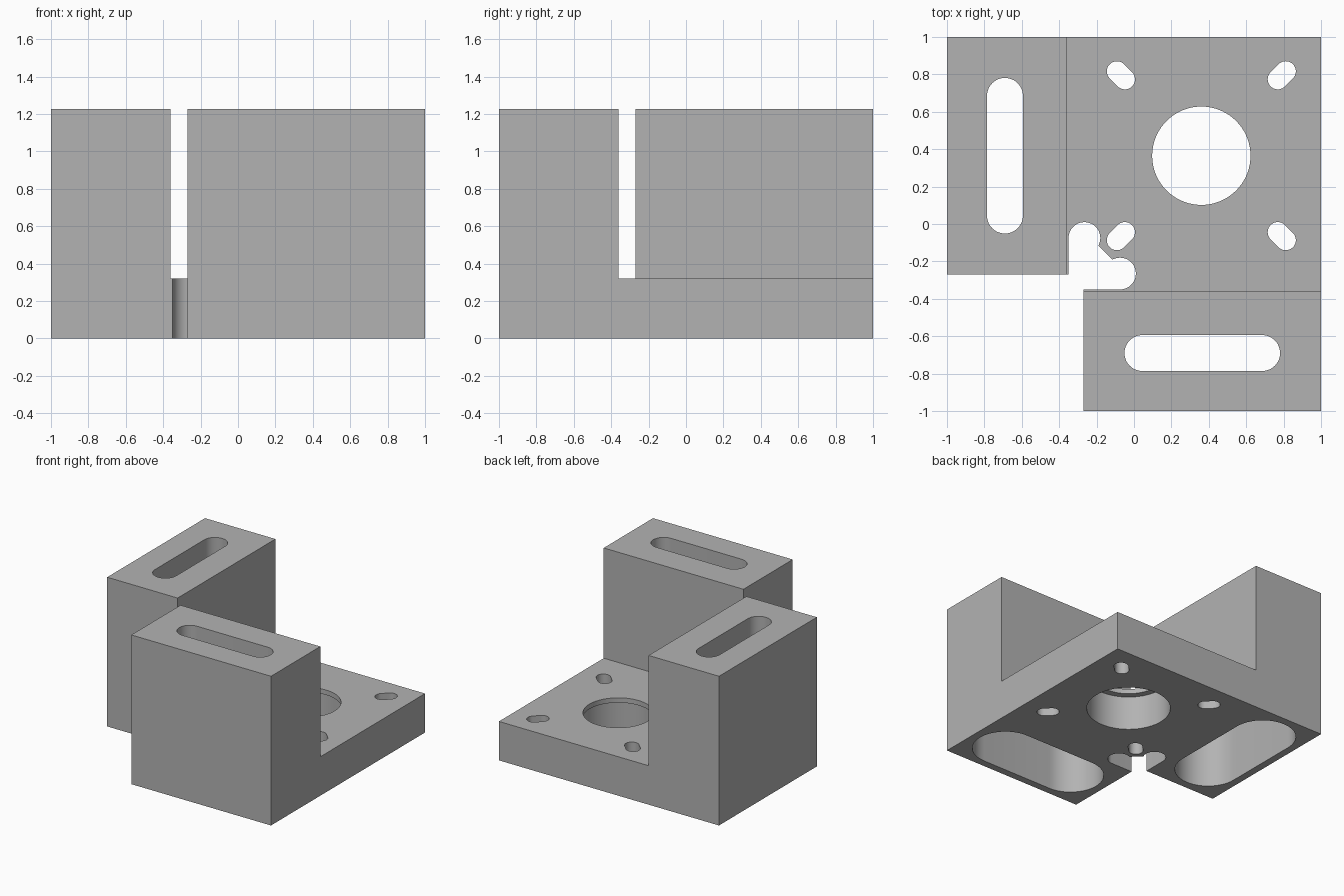
import bpy
import bmesh
from math import cos, sin, pi, radians, atan2
from mathutils import Vector

if "Cube" in bpy.data.objects:
    bpy.data.objects.remove(bpy.data.objects["Cube"])

PLATE, TOP = 0.32, 1.226        # plate thickness, overall height
EDGE, INNER = -0.27, -0.36      # outer end and inner face of the tall blocks
SLOT = 0.365                    # centre of both slots and of the bore

grey = bpy.data.materials.new("plain grey")
grey.use_nodes = True
grey.diffuse_color = (0.45, 0.45, 0.45, 1)
grey.node_tree.nodes["Principled BSDF"].inputs["Base Color"].default_value = grey.diffuse_color


def prism(name, outline, z0, z1):
    """Extrude a flat counter-clockwise outline between two heights."""
    bm = bmesh.new()
    face = bm.faces.new([bm.verts.new((x, y, z0)) for x, y in outline])
    ext = bmesh.ops.extrude_face_region(bm, geom=[face])
    verts = [v for v in ext["geom"] if isinstance(v, bmesh.types.BMVert)]
    bmesh.ops.translate(bm, verts=verts, vec=(0, 0, z1 - z0))
    bmesh.ops.recalc_face_normals(bm, faces=bm.faces)
    mesh = bpy.data.meshes.new(name)
    bm.to_mesh(mesh)
    bm.free()
    mesh.materials.append(grey)
    obj = bpy.data.objects.new(name, mesh)
    bpy.context.collection.objects.link(obj)
    return obj


def rect(x0, y0, x1, y1):
    return [(x0, y0), (x1, y0), (x1, y1), (x0, y1)]


def arc(cx, cy, r, a0, a1, n=24):
    angles = [radians(a0 + (a1 - a0) * i / n) for i in range(n + 1)]
    return [(cx + r * cos(a), cy + r * sin(a)) for a in angles]


def pill(cx, cy, half, r, angle):
    """Slot outline with straight half length and end radius."""
    dx, dy = half * cos(radians(angle)), half * sin(radians(angle))
    return (arc(cx + dx, cy + dy, r, angle - 90, angle + 90)
            + arc(cx - dx, cy - dy, r, angle + 90, angle + 270))


def combine(body, tool, operation):
    mod = body.modifiers.new(operation.lower(), "BOOLEAN")
    mod.operation, mod.solver, mod.object = operation, "EXACT", tool
    bpy.context.view_layer.objects.active = body
    bpy.ops.object.modifier_apply(modifier=mod.name)
    bpy.data.objects.remove(tool)


# Base plate with an open corner, and the two tall blocks
body = prism("corner_bracket", [(-1, 1), (-1, EDGE), (EDGE, EDGE), (EDGE, -1), (1, -1), (1, 1)], 0, PLATE)
combine(body, prism("side_block", rect(-1, EDGE, INNER, 1), 0, TOP), "UNION")
combine(body, prism("front_block", rect(EDGE, -1, 1, INNER), 0, TOP), "UNION")

# Rounded relief with two lobes in the inner corner
relief = ([(-0.35, -0.35)] + arc(-0.075, -0.265, 0.085, -90, 118)
          + arc(-0.265, -0.075, 0.085, -28, 180))
combine(body, prism("relief_cutter", relief, -0.1, PLATE + 0.1), "DIFFERENCE")

# Narrow slots through the block tops, wide pockets from below
for x, y, angle in ((-0.69, SLOT, 90), (SLOT, -0.69, 0)):
    combine(body, prism("pocket_cutter", pill(x, y, 0.32, 0.25, angle), -0.1, 0.9), "DIFFERENCE")
    combine(body, prism("slot_cutter", pill(x, y, 0.32, 0.096, angle), 0.8, TOP + 0.1), "DIFFERENCE")

# Main bore with a thin lip at the top
for r, z0, z1 in ((0.315, -0.1, 0.28), (0.263, 0.2, PLATE + 0.1)):
    combine(body, prism("bore_cutter", arc(0.36, SLOT, r, 0, 355, 71), z0, z1), "DIFFERENCE")

# Four short screw slots pointing at the bore
for sx in (-1, 1):
    for sy in (-1, 1):
        outline = pill(0.36 + sx * 0.43, SLOT + sy * 0.43, 0.03, 0.054, 45 * sx * sy)
        combine(body, prism("screw_cutter", outline, -0.1, PLATE + 0.1), "DIFFERENCE")

bpy.ops.object.select_all(action="DESELECT")
body.select_set(True)
bpy.context.view_layer.objects.active = body
bpy.ops.object.shade_smooth_by_angle(angle=radians(30))
